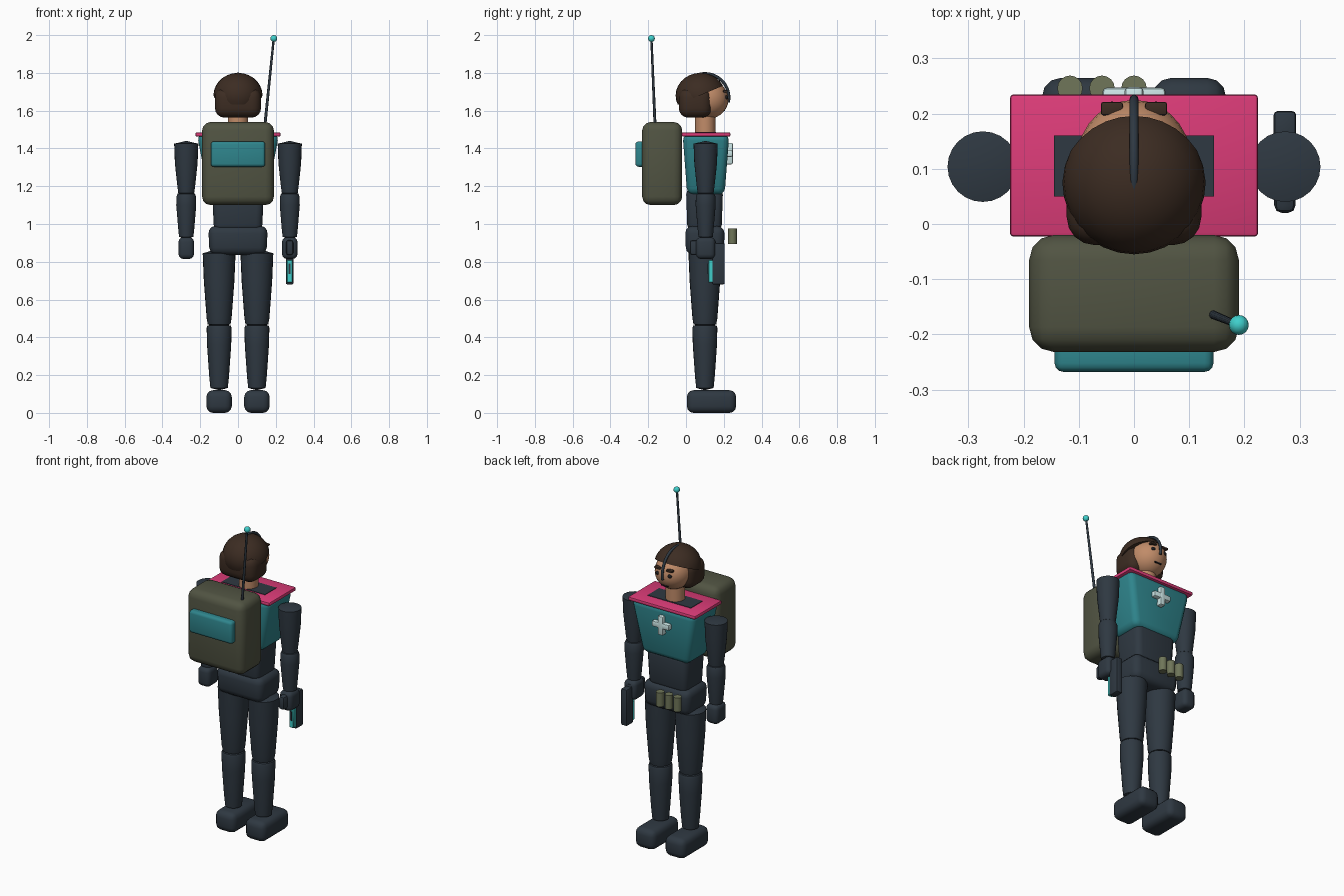
import bpy, bmesh, math
from mathutils import Vector, Matrix

if "Cube" in bpy.data.objects:
    bpy.data.objects.remove(bpy.data.objects["Cube"])


def mat(name, r, g, b):
    m = bpy.data.materials.new(name)
    m.diffuse_color = (r, g, b, 1)
    m.use_nodes = True
    m.node_tree.nodes["Principled BSDF"].inputs["Base Color"].default_value = m.diffuse_color
    return m


SUIT = mat("dark slate", 0.028, 0.040, 0.054)
TEAL = mat("teal", 0.028, 0.235, 0.265)
PINK = mat("pink", 0.72, 0.045, 0.19)
OLIVE = mat("olive", 0.082, 0.088, 0.055)
SAGE = mat("sage", 0.16, 0.18, 0.10)
SKIN = mat("skin", 0.53, 0.26, 0.14)
HAIR = mat("brown hair", 0.045, 0.025, 0.016)
GLOW = mat("bright cyan", 0.05, 0.62, 0.60)
PALE = mat("pale mint", 0.62, 0.82, 0.82)
BLACK = mat("near black", 0.012, 0.012, 0.015)


def finish(name, bm, material, angle=40):
    bmesh.ops.recalc_face_normals(bm, faces=bm.faces)
    me = bpy.data.meshes.new(name)
    bm.to_mesh(me)
    bm.free()
    me.materials.append(material)
    ob = bpy.data.objects.new(name, me)
    bpy.context.collection.objects.link(ob)
    bpy.ops.object.select_all(action='DESELECT')
    ob.select_set(True)
    bpy.context.view_layer.objects.active = ob
    bpy.ops.object.shade_smooth_by_angle(angle=math.radians(angle))
    return ob


def box(name, x, y, z, material, bevel=0.0, bottom=(1, 1), seg=3):
    """Rounded box from (min, max) ranges; bottom scales the lower face in x and y."""
    bm = bmesh.new()
    bmesh.ops.create_cube(bm, size=1)
    for v in bm.verts:
        sx, sy = bottom if v.co.z < 0 else (1, 1)
        v.co = Vector(((x[0] + x[1]) / 2 + v.co.x * sx * (x[1] - x[0]),
                       (y[0] + y[1]) / 2 + v.co.y * sy * (y[1] - y[0]),
                       z[0] if v.co.z < 0 else z[1]))
    if bevel:
        bmesh.ops.bevel(bm, geom=bm.edges[:], offset=bevel, segments=seg,
                        profile=0.5, affect='EDGES')
    return finish(name, bm, material)


def lathe(name, profile, x, y, material, seg=24):
    """Turn a (radius, z) profile about a vertical axis at x, y."""
    bm = bmesh.new()
    vs = [bm.verts.new((r, 0, z)) for r, z in profile]
    es = [bm.edges.new(p) for p in zip(vs, vs[1:])]
    bmesh.ops.spin(bm, geom=vs + es, cent=(0, 0, 0), axis=(0, 0, 1),
                   angle=math.tau, steps=seg)
    bmesh.ops.remove_doubles(bm, verts=bm.verts[:], dist=1e-5)
    bmesh.ops.translate(bm, verts=bm.verts[:], vec=(x, y, 0))
    return finish(name, bm, material)


def ball(name, centre, radii, material, seg=28, cut=None):
    """Ellipsoid; cut = (point, normal) removes the side the normal points to."""
    bm = bmesh.new()
    bmesh.ops.create_uvsphere(bm, u_segments=seg, v_segments=seg // 2, radius=1)
    bmesh.ops.scale(bm, vec=radii, verts=bm.verts[:])
    bmesh.ops.translate(bm, vec=centre, verts=bm.verts[:])
    if cut:
        bmesh.ops.bisect_plane(bm, geom=bm.verts[:] + bm.edges[:] + bm.faces[:],
                               plane_co=cut[0], plane_no=cut[1], clear_outer=True)
        bmesh.ops.holes_fill(bm, edges=[e for e in bm.edges if e.is_boundary])
    return finish(name, bm, material)


def rod(name, a, b, r1, r2, material, seg=12):
    a, b = Vector(a), Vector(b)
    bm = bmesh.new()
    m = Matrix.Translation((a + b) / 2) @ (b - a).to_track_quat('Z', 'Y').to_matrix().to_4x4()
    bmesh.ops.create_cone(bm, cap_ends=True, segments=seg, radius1=r1, radius2=r2,
                          depth=(b - a).length, matrix=m)
    return finish(name, bm, material)


# Legs, feet, arms and hands, on both sides
for side, s in (("left", -1), ("right", 1)):
    lx, ax = 0.1 * s, 0.274 * s
    box(f"{side}_foot", (lx - 0.067, lx + 0.067), (0.005, 0.265), (0, 0.12), SUIT, 0.035)
    lathe(f"{side}_lower_leg", [(0, 0.12), (0.046, 0.132), (0.052, 0.19), (0.064, 0.36),
                                (0.066, 0.45), (0.062, 0.462), (0, 0.475)], lx, 0.1, SUIT)
    lathe(f"{side}_upper_leg", [(0, 0.455), (0.06, 0.468), (0.066, 0.5), (0.081, 0.7),
                                (0.087, 0.845), (0, 0.87)], lx, 0.1, SUIT)
    lathe(f"{side}_upper_arm", [(0, 1.15), (0.042, 1.163), (0.047, 1.2), (0.06, 1.32),
                                (0.064, 1.425), (0, 1.44)], ax, 0.104, SUIT)
    lathe(f"{side}_forearm", [(0, 0.92), (0.038, 0.932), (0.042, 0.97), (0.053, 1.1),
                              (0.052, 1.145), (0.046, 1.16), (0, 1.17)], ax, 0.104, SUIT)
    box(f"{side}_hand", (ax - 0.041, ax + 0.041), (0.053, 0.155), (0.815, 0.93), SUIT, 0.025)

# Torso
box("pelvis", (-0.158, 0.158), (-0.005, 0.205), (0.835, 0.99), SUIT, 0.04, (0.95, 0.95))
box("abdomen", (-0.138, 0.138), (0.0, 0.196), (0.96, 1.19), SUIT, 0.035, (0.92, 0.92))
box("chest", (-0.217, 0.217), (-0.018, 0.229), (1.155, 1.475), TEAL, 0.035, (0.72, 0.8))
box("shoulder_plate", (-0.225, 0.225), (-0.023, 0.235), (1.463, 1.485), PINK, 0.007, seg=2)
box("collar_plate", (-0.145, 0.145), (0.05, 0.16), (1.482, 1.488), SUIT)

# Chest cross
box("cross_bar", (-0.057, 0.057), (0.205, 0.247), (1.356, 1.39), PALE, 0.007, seg=2)
box("cross_post", (-0.017, 0.017), (0.205, 0.248), (1.316, 1.43), PALE, 0.007, seg=2)

# Belt canisters
for i in range(3):
    x = -0.116 + 0.058 * i
    rod(f"belt_canister_{i + 1}", (x, 0.246, 0.893), (x, 0.246, 0.977), 0.023, 0.023, SAGE, 16)

# Backpack with pocket and antenna
box("backpack", (-0.19, 0.19), (-0.232, -0.02), (1.10, 1.54), OLIVE, 0.045)
box("backpack_pocket", (-0.144, 0.144), (-0.268, -0.2), (1.303, 1.437), TEAL, 0.016)
rod("antenna", (0.14, -0.163, 1.5), (0.189, -0.183, 1.98), 0.008, 0.006, SUIT)
ball("antenna_tip", (0.19, -0.183, 1.982), (0.018,) * 3, GLOW, 16)

# Neck, head and hair
rod("neck", (0, 0.102, 1.47), (0, 0.102, 1.6), 0.054, 0.054, SKIN, 24)
ball("head", (0, 0.11, 1.66), (0.105, 0.115, 0.105), SKIN)
ball("hair_cap", (0, 0.077, 1.68), (0.13, 0.132, 0.12), HAIR,
     cut=((0, 0.077, 1.682), (0, 0.42, -1)))
box("hair_back", (-0.122, 0.122), (-0.038, 0.135), (1.563, 1.72), HAIR, 0.05, seg=4)

# Face
for side, s in (("left", -1), ("right", 1)):
    x = 0.04 * s
    ball(f"{side}_eye", (x, 0.212, 1.67), (0.013, 0.01, 0.011), BLACK, 12)
    box(f"{side}_eyebrow", (x - 0.02, x + 0.02), (0.197, 0.221), (1.696, 1.709), HAIR, 0.004, seg=2)
box("mouth", (-0.022, 0.022), (0.196, 0.207), (1.597, 1.604), BLACK)

# Headset band arching from the crown down in front of the face
cu = bpy.data.curves.new("headset_band", 'CURVE')
cu.dimensions = '3D'
cu.bevel_depth = 0.008
cu.bevel_resolution = 2
cu.use_fill_caps = True
sp = cu.splines.new('POLY')
sp.points.add(20)
for i, p in enumerate(sp.points):
    a = math.radians(112 - 6.2 * i)
    p.co = (0, 0.1 + 0.127 * math.cos(a), 1.67 + 0.126 * math.sin(a), 1)
cu.materials.append(SUIT)
bpy.context.collection.objects.link(bpy.data.objects.new("headset_band", cu))

# Pistol in the right hand, pointing down
box("pistol_barrel", (0.253, 0.294), (0.138, 0.205), (0.68, 0.9), SUIT, 0.008, seg=2)
box("pistol_grip", (0.254, 0.293), (0.02, 0.16), (0.835, 0.915), SUIT, 0.014, seg=2)
box("pistol_cell", (0.258, 0.289), (0.118, 0.145), (0.69, 0.81), GLOW, 0.004, seg=1)
box("pistol_cell_slot", (0.268, 0.279), (0.114, 0.122), (0.735, 0.79), SUIT)
